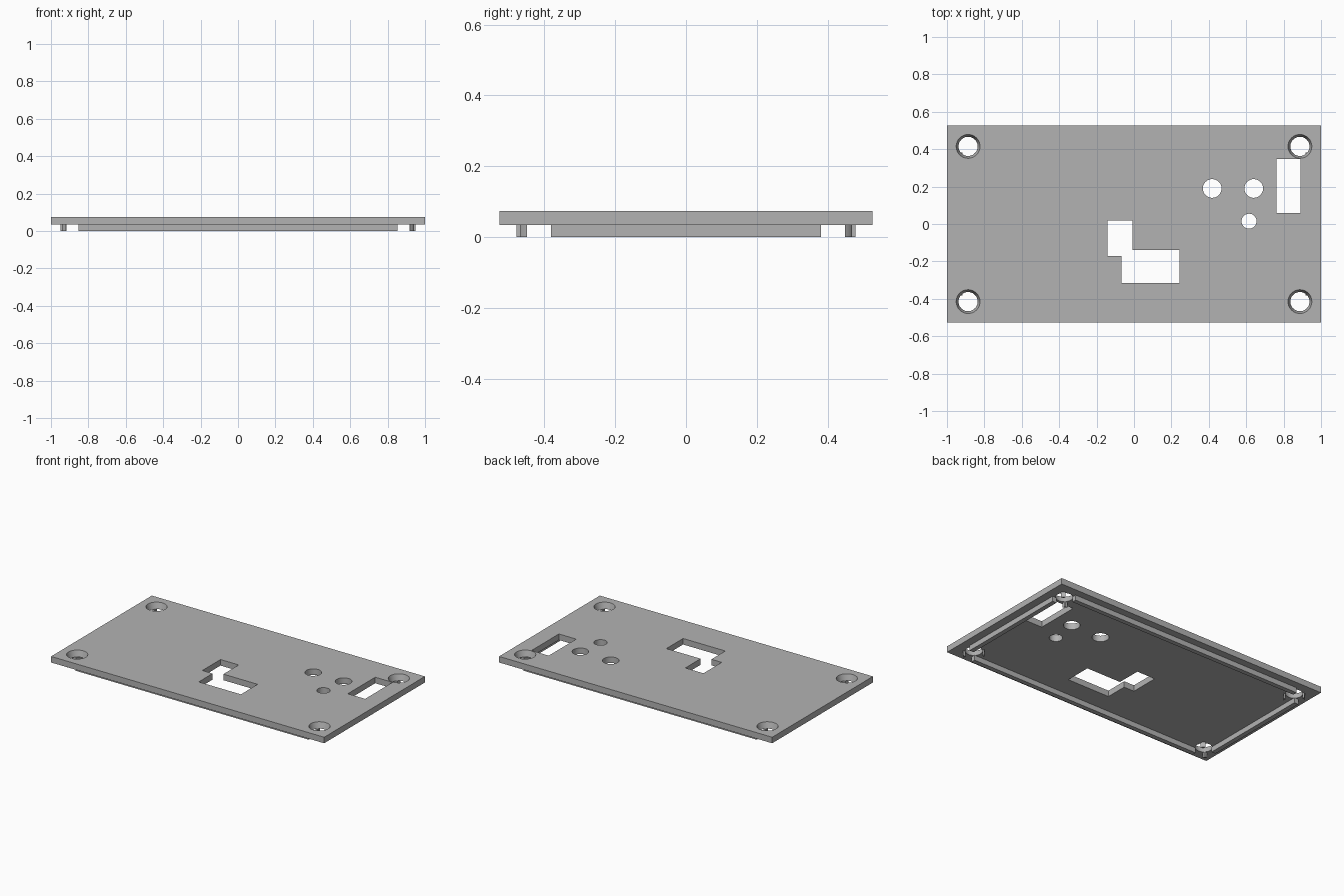
import bpy, bmesh
from mathutils import Matrix

if "Cube" in bpy.data.objects:
    bpy.data.objects.remove(bpy.data.objects["Cube"], do_unlink=True)

HALF_X, HALF_Y = 1.0, 0.527
LOW, TOP = 0.034, 0.074          # underside and top of the plate
SCREW_X, SCREW_Y = 0.887, 0.415  # corner screw centres
SLOT = 0.034                     # half width of the gaps in the collars
RIM_X, RIM_Y = 0.948, 0.479      # outer faces of the locating rim
WALL = 0.03

grey = bpy.data.materials.new("plain grey")
grey.use_nodes = True
colour = (0.45, 0.45, 0.45, 1)
grey.diffuse_color = colour
grey.node_tree.nodes["Principled BSDF"].inputs["Base Color"].default_value = colour


def finish(name, bm):
    mesh = bpy.data.meshes.new(name)
    bm.to_mesh(mesh)
    bm.free()
    mesh.materials.append(grey)
    ob = bpy.data.objects.new(name, mesh)
    bpy.context.collection.objects.link(ob)
    return ob


def box(name, x0, x1, y0, y1, z0, z1):
    bm = bmesh.new()
    place = Matrix.Translation(((x0 + x1) / 2, (y0 + y1) / 2, (z0 + z1) / 2))
    size = Matrix.Diagonal((x1 - x0, y1 - y0, z1 - z0, 1))
    bmesh.ops.create_cube(bm, size=1, matrix=place @ size)
    return finish(name, bm)


def cone(name, x, y, z0, z1, r0, r1, sides=48):
    bm = bmesh.new()
    bmesh.ops.create_cone(bm, cap_ends=True, segments=sides, radius1=r0, radius2=r1,
                          depth=z1 - z0, matrix=Matrix.Translation((x, y, (z0 + z1) / 2)))
    return finish(name, bm)


def cut(target, cutters):
    for cutter in cutters:
        mod = target.modifiers.new("cut", "BOOLEAN")
        mod.operation, mod.solver, mod.object = "DIFFERENCE", "EXACT", cutter
    bpy.context.view_layer.update()
    graph = bpy.context.evaluated_depsgraph_get()
    mesh = bpy.data.meshes.new_from_object(target.evaluated_get(graph))
    target.modifiers.clear()
    target.data = mesh
    for cutter in cutters:
        bpy.data.objects.remove(cutter, do_unlink=True)


corners = [(sx, sy) for sx in (-1, 1) for sy in (-1, 1)]
parts = []

# Flat cover plate with its openings
plate = box("cover_plate", -HALF_X, HALF_X, -HALF_Y, HALF_Y, LOW, TOP)
openings = [box("opening", *o, -0.1, 0.2) for o in (
    (0.762, 0.889, 0.06, 0.347),
    (-0.142, -0.009, -0.17, 0.02),
    (-0.067, 0.242, -0.315, -0.14))]
openings += [cone("opening", x, y, -0.1, 0.2, r, r) for x, y, r in (
    (0.418, 0.19, 0.05), (0.64, 0.19, 0.05), (0.615, 0.015, 0.04))]
# Tapered screw holes, running slightly past both faces
openings += [cone("opening", sx * SCREW_X, sy * SCREW_Y, LOW - 0.004, TOP + 0.004,
                  0.05, 0.065) for sx, sy in corners]
cut(plate, openings)
parts.append(plate)

# Locating rim under the plate, one strip along each side
end_x, end_y = SCREW_X - SLOT, SCREW_Y - SLOT
for side, s in (("right", -1), ("left", 1)):
    x0, x1 = sorted((s * RIM_X, s * (RIM_X - WALL)))
    parts.append(box(side + "_rim", x0, x1, -end_y, end_y, 0, LOW))
for side, s in (("front", -1), ("back", 1)):
    y0, y1 = sorted((s * RIM_Y, s * (RIM_Y - WALL)))
    parts.append(box(side + "_rim", -end_x, end_x, y0, y1, 0, LOW))

# Slotted collars around the screw holes
for sx, sy in corners:
    x, y = sx * SCREW_X, sy * SCREW_Y
    name = ("left" if sx > 0 else "right") + ("_back" if sy > 0 else "_front") + "_collar"
    collar = cone(name, x, y, 0, LOW, 0.064, 0.064)
    cut(collar, [cone("bore", x, y, -0.1, 0.1, 0.051, 0.051),
                 box("gap", x - SLOT, x + SLOT, y - 0.1, y + 0.1, -0.1, 0.1),
                 box("gap", x - 0.1, x + 0.1, y - SLOT, y + SLOT, -0.1, 0.1)])
    parts.append(collar)

# Smooth round walls, sharp edges
bpy.ops.object.select_all(action="DESELECT")
for ob in parts:
    ob.select_set(True)
bpy.context.view_layer.objects.active = plate
bpy.ops.object.shade_smooth_by_angle(angle=0.5)
